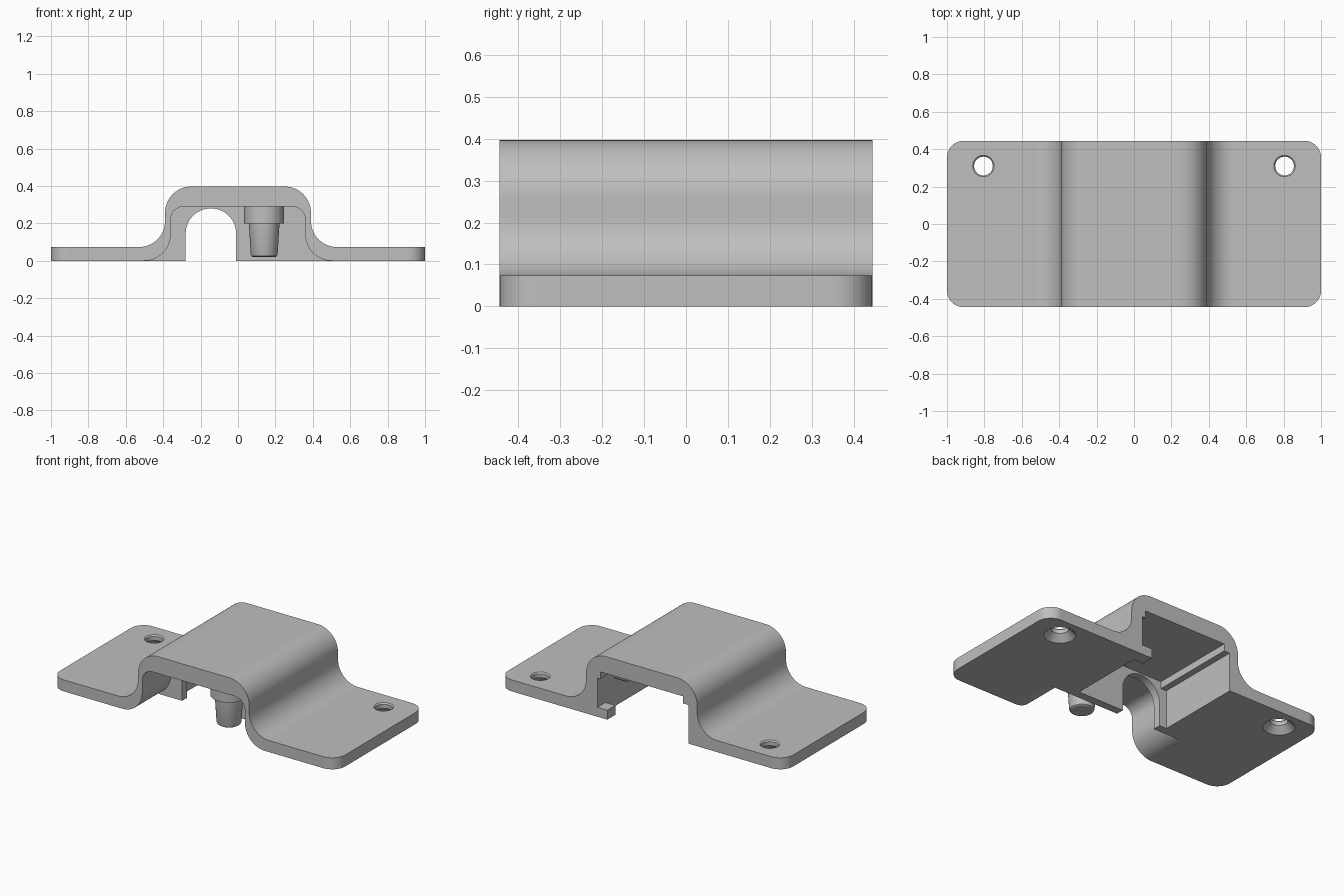
import bpy, bmesh, math
from mathutils import Matrix

if "Cube" in bpy.data.objects:
    bpy.data.objects.remove(bpy.data.objects["Cube"], do_unlink=True)

grey = bpy.data.materials.new("satin grey")
grey.use_nodes = True
colour = (0.52, 0.52, 0.52, 1)
grey.diffuse_color = colour
grey.node_tree.nodes["Principled BSDF"].inputs["Base Color"].default_value = colour

DEPTH = 0.445


def make(name, bm):
    bmesh.ops.recalc_face_normals(bm, faces=bm.faces)
    mesh = bpy.data.meshes.new(name)
    bm.to_mesh(mesh)
    bm.free()
    mesh.materials.append(grey)
    ob = bpy.data.objects.new(name, mesh)
    bpy.context.collection.objects.link(ob)
    return ob


def select(ob):
    bpy.ops.object.select_all(action='DESELECT')
    ob.select_set(True)
    bpy.context.view_layer.objects.active = ob


def arc(cx, cz, r, start, end, steps=14):
    angles = [math.radians(start + (end - start) * i / steps) for i in range(steps + 1)]
    return [(cx + r * math.cos(a), cz + r * math.sin(a)) for a in angles]


def mirrored(half):
    return half + [(-x, z) for x, z in reversed(half)]


def extrude(name, outline, y0, y1, corner=0):
    """Extrude an x-z outline along y, optionally rounding the end corners."""
    bm = bmesh.new()
    face = bm.faces.new([bm.verts.new((x, y0, z)) for x, z in outline])
    moved = bmesh.ops.extrude_face_region(bm, geom=[face])["geom"]
    bmesh.ops.translate(bm, vec=(0, y1 - y0, 0),
                        verts=[v for v in moved if isinstance(v, bmesh.types.BMVert)])
    if corner:
        ends = [e for e in bm.edges if all(abs(v.co.x) > 0.99 for v in e.verts)
                and abs(e.verts[0].co.z - e.verts[1].co.z) > 0.01]
        bmesh.ops.bevel(bm, geom=ends, offset=corner, segments=10,
                        profile=0.5, affect='EDGES')
    return make(name, bm)


def lathe(name, profile, location, turn=None, sides=40):
    """Closed turned solid; profile is (radius, height) from bottom to top."""
    bm = bmesh.new()
    rings = []
    for r, z in profile:
        rings.append([bm.verts.new((r * math.cos(math.tau * i / sides),
                                    r * math.sin(math.tau * i / sides), z))
                      for i in range(sides)])
    for low, high in zip(rings, rings[1:]):
        for i in range(sides):
            j = (i + 1) % sides
            bm.faces.new((low[i], low[j], high[j], high[i]))
    bm.faces.new(rings[0])
    bm.faces.new(rings[-1])
    if turn:
        bmesh.ops.transform(bm, matrix=turn, verts=bm.verts)
    bmesh.ops.translate(bm, vec=location, verts=bm.verts)
    return make(name, bm)


def cut(body, cutter):
    cutter.hide_render = True
    mod = body.modifiers.new("cut", 'BOOLEAN')
    mod.operation = 'DIFFERENCE'
    mod.solver = 'EXACT'
    mod.object = cutter
    select(body)
    bpy.ops.object.modifier_apply(modifier=mod.name)
    bpy.data.objects.remove(cutter, do_unlink=True)


# Raised bracket with two flat flanges
outer = [(1, 0), (1, 0.073)] + arc(0.53, 0.213, 0.14, 270, 180) \
    + arc(0.25, 0.257, 0.14, 0, 90)
bracket = extrude("bracket_body", mirrored(outer), -DEPTH, DEPTH, corner=0.09)

# Front channel with flared feet
inner = [(0.5, -0.05)] + arc(0.5, 0.14, 0.14, 270, 180) + arc(0.29, 0.22, 0.07, 0, 90, 8)
cut(bracket, extrude("front_channel", mirrored(inner), -0.5, -0.16))

# Rear pocket with stepped upper edges
pocket = [(-0.33, -0.05), (-0.33, 0.245), (-0.29, 0.245), (-0.29, 0.29),
          (0.29, 0.29), (0.29, 0.245), (0.31, 0.245), (0.31, -0.05)]
cut(bracket, extrude("rear_pocket", pocket, -0.11, 0.5))

# Arched opening in the dividing wall
arch = [(-0.28, -0.05)] + arc(-0.145, 0.145, 0.135, 180, 0, 28) + [(-0.01, -0.05)]
cut(bracket, extrude("arch_opening", arch, -0.2, -0.08))

# Countersunk screw holes
sink = [(0.095, -0.005), (0.05, 0.04), (0.05, 0.065), (0.06, 0.076)]
for x in (-0.805, 0.805):
    cut(bracket, lathe("screw_hole", sink, (x, 0.31, 0)))

# Stepped post hanging from the ceiling
post = lathe("hanging_post", [(0.06, 0.02), (0.068, 0.025), (0.072, 0.035), (0.082, 0.2),
                              (0.107, 0.2), (0.107, 0.292)], (0.14, -0.29, 0))

# Small pin on the pocket side wall
side_pin = lathe("side_pin", [(0.03, 0), (0.03, 0.09)], (0.315, 0.25, 0.2),
                 Matrix.Rotation(-math.pi / 2, 4, 'Y'), 24)

# Small stop block at the rear edge of the pocket
stop = [(0.24, 0), (0.31, 0), (0.31, 0.06), (0.24, 0.06)]
stop_block = extrude("stop_block", stop, 0.365, DEPTH)

for ob in (bracket, post, side_pin, stop_block):
    select(ob)
    bpy.ops.object.shade_smooth_by_angle(angle=math.radians(30))
mod = bracket.modifiers.new("even shading", 'WEIGHTED_NORMAL')
mod.keep_sharp = True
